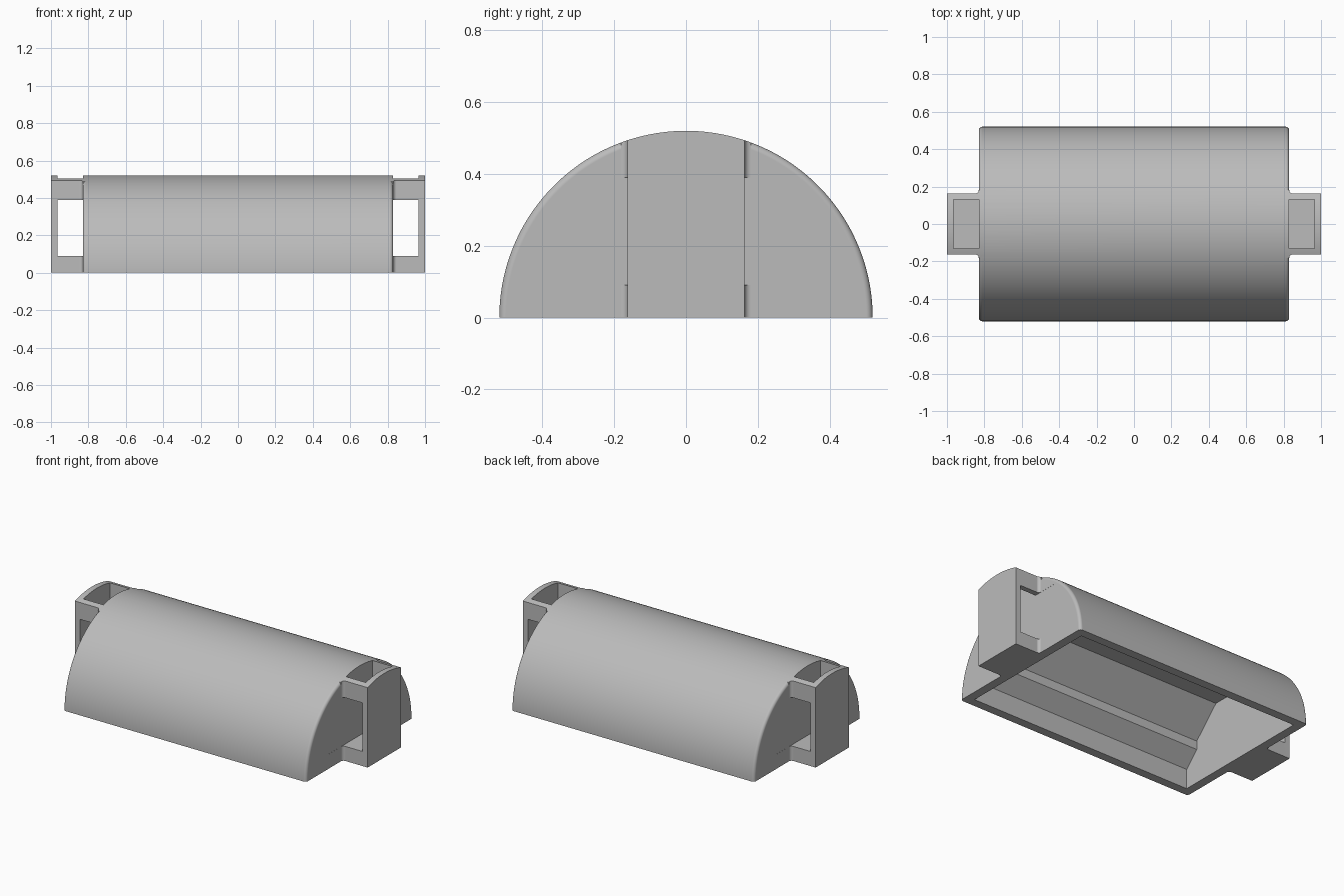
import bpy
import bmesh
from math import sin, cos, pi
from mathutils import Vector

R = 0.52          # radius of the half-round body
END = 0.83        # half length of the body
LUG_Y = 0.163     # half width of the end lugs
FILLET = 0.018

cube = bpy.data.objects.get("Cube")
if cube:
    bpy.data.objects.remove(cube, do_unlink=True)

grey = bpy.data.materials.new("plain grey")
grey.use_nodes = True
colour = (0.5, 0.5, 0.5, 1)
grey.diffuse_color = colour
grey.node_tree.nodes["Principled BSDF"].inputs["Base Color"].default_value = colour


def prism(name, points, direction, round_rim=0):
    """Extrude a closed 3D outline; optionally round the rims above the base."""
    bm = bmesh.new()
    face = bm.faces.new([bm.verts.new(p) for p in points])
    grown = bmesh.ops.extrude_face_region(bm, geom=[face], use_keep_orig=True)
    moved = [v for v in grown["geom"] if isinstance(v, bmesh.types.BMVert)]
    bmesh.ops.translate(bm, vec=direction, verts=moved)
    bmesh.ops.recalc_face_normals(bm, faces=bm.faces)
    if round_rim:
        rims = [e for e in bm.edges
                if abs(e.verts[0].co.x - e.verts[1].co.x) < 1e-5
                and max(v.co.z for v in e.verts) > 1e-4]
        bmesh.ops.bevel(bm, geom=rims, offset=round_rim, segments=5,
                        profile=0.5, affect='EDGES')
    mesh = bpy.data.meshes.new(name)
    bm.to_mesh(mesh)
    bm.free()
    mesh.materials.append(grey)
    obj = bpy.data.objects.new(name, mesh)
    bpy.context.collection.objects.link(obj)
    return obj


def box(name, x0, x1, y, z0, z1):
    outline = [(x0, -y, z0), (x1, -y, z0), (x1, y, z0), (x0, y, z0)]
    return prism(name, outline, Vector((0, 0, z1 - z0)))


def combine(target, tool, operation):
    """Apply a boolean and discard the tool."""
    tool.hide_render = True
    mod = target.modifiers.new(operation.lower(), 'BOOLEAN')
    mod.operation, mod.object, mod.solver = operation, tool, 'EXACT'
    bpy.context.view_layer.objects.active = target
    bpy.ops.object.modifier_apply(modifier=mod.name)
    bpy.data.objects.remove(tool, do_unlink=True)


def half_round(name, half, rim=0):
    steps = 96
    arc = [(-half, R * cos(pi * i / steps), R * sin(pi * i / steps))
           for i in range(steps)] + [(-half, -R, 0)]
    return prism(name, arc, Vector((2 * half, 0, 0)), rim)


# Half-round body with softened end rims
body = half_round("half_round_housing", END, 0.018)

# End lugs: filleted outline trimmed to the same curve as the body
for side in (1, -1):
    bend = [(END + FILLET * (1 - sin(a)), LUG_Y + FILLET * (1 - cos(a)))
            for a in (pi / 2 * i / 6 for i in range(7))]
    edge = [(1, LUG_Y)] + bend + [(END - 0.03, LUG_Y + FILLET)]
    outline = edge + [(x, -y) for x, y in reversed(edge)]
    lug = prism("lug", [(side * x, y, 0) for x, y in outline], Vector((0, 0, 0.6)))
    combine(lug, half_round("trim", 1.1), 'INTERSECT')
    combine(body, lug, 'UNION')

# Side window and top pocket through each lug
for side in (1, -1):
    x0, x1 = sorted((side * (END - 0.0005), side * 0.965))
    combine(body, box("window", x0, x1, 0.3, 0.09, 0.39), 'DIFFERENCE')
    combine(body, box("pocket", x0, x1, 0.13, 0.09, 0.7), 'DIFFERENCE')

# Stepped hollow, open underneath
half = [(0.465, -0.1), (0.465, 0.124), (0.377, 0.214), (0.377, 0.268), (0.21, 0.438)]
section = half + [(-y, z) for y, z in reversed(half)]
hollow = prism("hollow", [(-0.775, y, z) for y, z in section], Vector((1.55, 0, 0)))
combine(body, hollow, 'DIFFERENCE')

# Smooth curves, crisp edges
bpy.ops.object.select_all(action='DESELECT')
body.select_set(True)
bpy.context.view_layer.objects.active = body
bpy.ops.object.shade_smooth_by_angle(angle=pi / 6)
normals = body.modifiers.new("even_shading", 'WEIGHTED_NORMAL')
normals.keep_sharp = True
